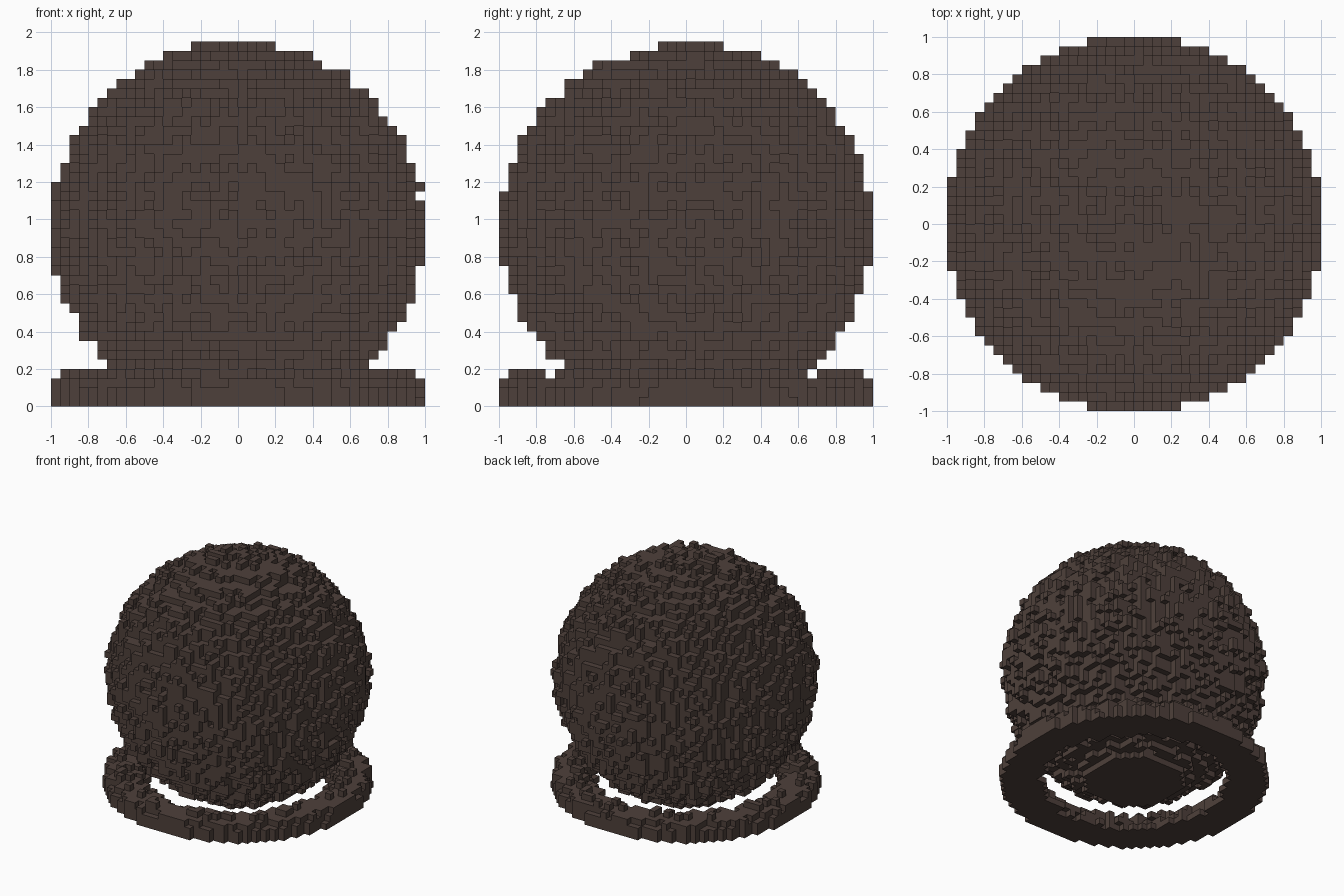
import bpy, bmesh, math, random

cube = bpy.data.objects.get("Cube")
if cube:
    bpy.data.objects.remove(cube, do_unlink=True)

random.seed(11)
CELL = 0.05          # block size
HALF = 20            # blocks from the centre to each side
LAYERS = 39          # blocks in height

brown = bpy.data.materials.new("dark brown")
brown.use_nodes = True
colour = (0.076, 0.051, 0.043, 1.0)
brown.diffuse_color = colour
bsdf = brown.node_tree.nodes["Principled BSDF"]
bsdf.inputs["Base Color"].default_value = colour
bsdf.inputs["Roughness"].default_value = 0.9


def in_ball(x, y, z):
    """Rough ball, cut to a clean flat disc at the ground."""
    if z < CELL:
        return math.hypot(x, y) < 0.37
    return math.sqrt(x * x + y * y + (z - 0.95) ** 2) < random.uniform(0.945, 1.01)


def in_ring(x, y, z):
    """Rough half ring around the foot of the ball, narrowing upwards."""
    r = math.hypot(x, y)
    return r < 1.01 and math.hypot(r - 0.88, z) < random.uniform(0.14, 0.19)


def face_corners(axis, side):
    """Corner offsets of one block face, wound to face outwards."""
    u, v = (axis + 1) % 3, (axis + 2) % 3
    corners = []
    for a, b in ((0, 0), (1, 0), (1, 1), (0, 1)):
        c = [0, 0, 0]
        c[axis], c[u], c[v] = side, a, b
        corners.append(tuple(c))
    return corners if side else corners[::-1]


def reachable_from_outside(cells):
    """Empty blocks connected to the open air, so inner pockets stay closed."""
    start = (-HALF - 1, -HALF - 1, -1)
    seen, stack = {start}, [start]
    while stack:
        i, j, k = stack.pop()
        for n in ((i + 1, j, k), (i - 1, j, k), (i, j + 1, k),
                  (i, j - 1, k), (i, j, k + 1), (i, j, k - 1)):
            if (n not in seen and n not in cells and -HALF - 1 <= n[0] <= HALF
                    and -HALF - 1 <= n[1] <= HALF and -1 <= n[2] <= LAYERS):
                seen.add(n)
                stack.append(n)
    return seen


def build_blocks(name, inside, layers):
    """Fill the grid by a rule and keep only the outer block faces."""
    cells = {(i, j, k)
             for i in range(-HALF, HALF) for j in range(-HALF, HALF) for k in range(layers)
             if inside((i + 0.5) * CELL, (j + 0.5) * CELL, (k + 0.5) * CELL)}
    air = reachable_from_outside(cells)
    bm = bmesh.new()
    verts = {}
    for cell in sorted(cells):
        for axis in range(3):
            for side in (0, 1):
                beside = list(cell)
                beside[axis] += 1 if side else -1
                if tuple(beside) not in air:
                    continue
                quad = []
                for offset in face_corners(axis, side):
                    key = tuple(c + o for c, o in zip(cell, offset))
                    if key not in verts:
                        verts[key] = bm.verts.new([n * CELL for n in key])
                    quad.append(verts[key])
                bm.faces.new(quad)
    mesh = bpy.data.meshes.new(name)
    bm.to_mesh(mesh)
    bm.free()
    mesh.materials.append(brown)
    obj = bpy.data.objects.new(name, mesh)
    bpy.context.collection.objects.link(obj)
    return obj


build_blocks("block_ball", in_ball, LAYERS)
build_blocks("base_ring", in_ring, 4)
